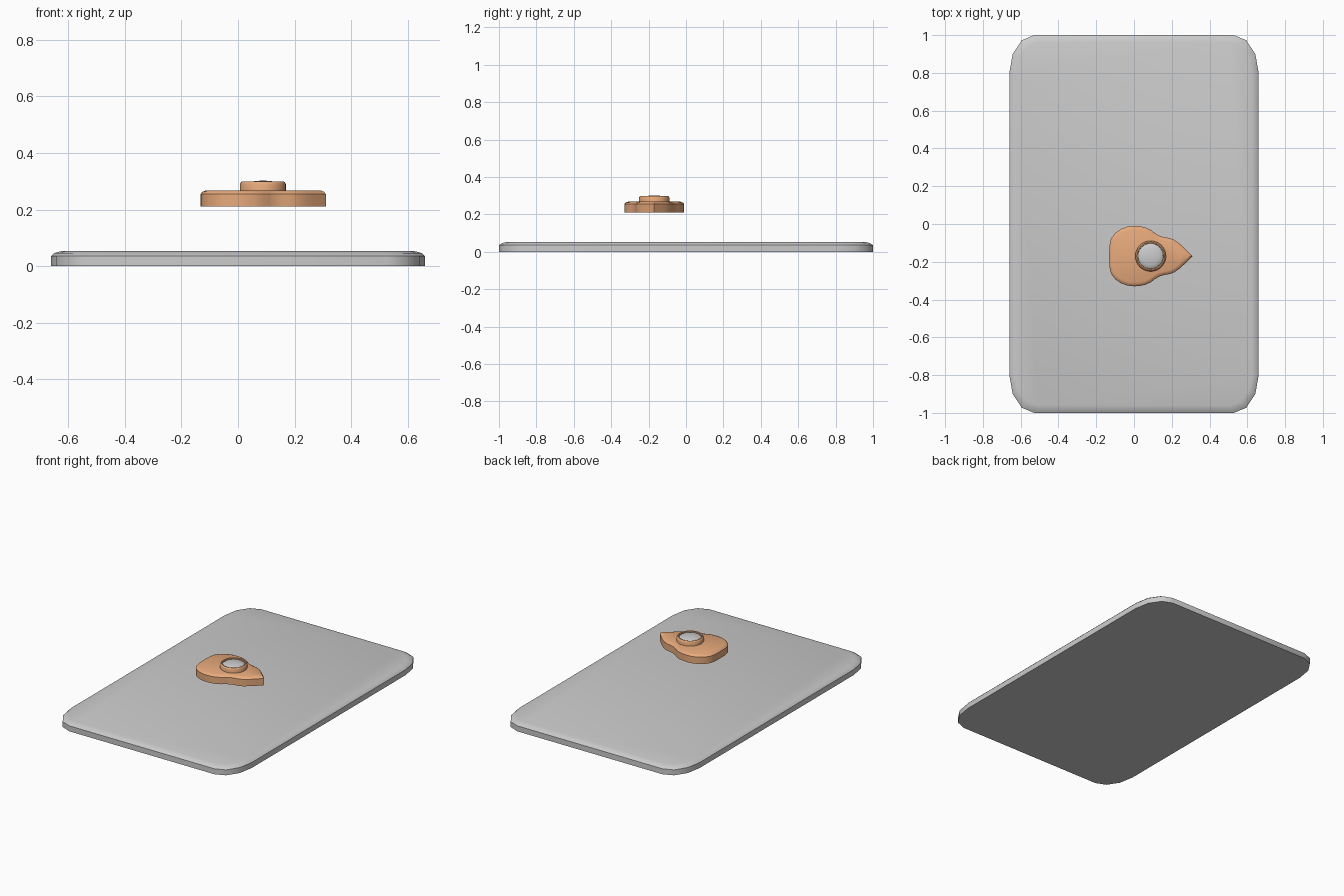
import bpy, bmesh
from math import sin, cos, pi, radians
from mathutils import Vector

if "Cube" in bpy.data.objects:
    bpy.data.objects.remove(bpy.data.objects["Cube"])


def finish(name, bm, mat=None, angle=35):
    bmesh.ops.recalc_face_normals(bm, faces=bm.faces)
    me = bpy.data.meshes.new(name)
    bm.to_mesh(me)
    bm.free()
    ob = bpy.data.objects.new(name, me)
    bpy.context.collection.objects.link(ob)
    if mat:
        me.materials.append(mat)
    bpy.ops.object.select_all(action='DESELECT')
    ob.select_set(True)
    bpy.context.view_layer.objects.active = ob
    bpy.ops.object.shade_smooth_by_angle(angle=radians(angle))
    return ob


def loft(name, rings, mat=None, caps=True, closed=False, angle=35):
    """Skin a stack of equal-length loops of 3D points."""
    bm = bmesh.new()
    loops = [[bm.verts.new(p) for p in r] for r in rings]
    pairs = list(zip(loops, loops[1:])) + ([(loops[-1], loops[0])] if closed else [])
    for a, b in pairs:
        n = len(a)
        for i in range(n):
            bm.faces.new((a[i], a[(i + 1) % n], b[(i + 1) % n], b[i]))
    if caps:
        bm.faces.new(loops[0])
        bm.faces.new(loops[-1])
    return finish(name, bm, mat, angle)


def rounded_rect(hx, hy, rx, ry, z, seg=3):
    pts = []
    for q, (sx, sy) in enumerate([(1, 1), (-1, 1), (-1, -1), (1, -1)]):
        for i in range(seg + 1):
            a = pi / 2 * (q + i / seg)
            pts.append((sx * (hx - rx) + rx * cos(a), sy * (hy - ry) + ry * sin(a), z))
    return pts


def circle(c, r, z, n=32):
    return [(c[0] + r * cos(2 * pi * i / n), c[1] + r * sin(2 * pi * i / n), z) for i in range(n)]


def inset(pts, d, z):
    out = []
    for i, p in enumerate(pts):
        t = Vector(pts[(i + 1) % len(pts)]) - Vector(pts[i - 1])
        n = Vector((-t.y, t.x)).normalized()
        out.append((p[0] + n.x * d, p[1] + n.y * d, z))
    return out


orange = bpy.data.materials.new("orange")
orange.diffuse_color = (0.80, 0.40, 0.20, 1)
orange.use_nodes = True
orange.node_tree.nodes["Principled BSDF"].inputs["Base Color"].default_value = orange.diffuse_color

# Base plate with stretched rounded corners and softened top rim
loft("base_plate", [
    rounded_rect(0.66, 1.0, 0.132, 0.2, 0.0),
    rounded_rect(0.66, 1.0, 0.132, 0.2, 0.036),
    rounded_rect(0.65, 0.985, 0.13, 0.19, 0.046),
    rounded_rect(0.625, 0.96, 0.12, 0.16, 0.053),
], angle=40)

# Floating teardrop body, mirrored across its long axis
cy = -0.17
half = [(0.31, 0), (0.275, 0.035), (0.245, 0.063), (0.215, 0.085), (0.19, 0.095),
        (0.16, 0.1), (0.135, 0.107), (0.11, 0.122), (0.09, 0.138), (0.06, 0.152),
        (0.03, 0.158), (0.0, 0.16), (-0.035, 0.156), (-0.07, 0.143), (-0.1, 0.122),
        (-0.122, 0.092), (-0.13, 0.055), (-0.132, 0)]
outline = [(x, cy + y) for x, y in half] + [(x, cy - y) for x, y in half[-2:0:-1]]
loft("pointer_body", [
    inset(outline, 0, 0.21),
    inset(outline, 0, 0.255),
    inset(outline, 0.007, 0.263),
    inset(outline, 0.02, 0.268),
], orange)

# Raised collar ring
c = (0.088, cy)
profile = [(0.081, 0.262), (0.081, 0.29), (0.078, 0.296), (0.074, 0.299),
           (0.068, 0.297), (0.066, 0.262)]
loft("collar_ring", [circle(c, r, z) for r, z in profile], orange, caps=False, closed=True)

# Low domed button inside the collar
loft("dome_button", [circle(c, r, z) for r, z in
                     [(0.067, 0.27), (0.067, 0.289), (0.06, 0.294), (0.045, 0.298),
                      (0.025, 0.301), (0.008, 0.302)]])
